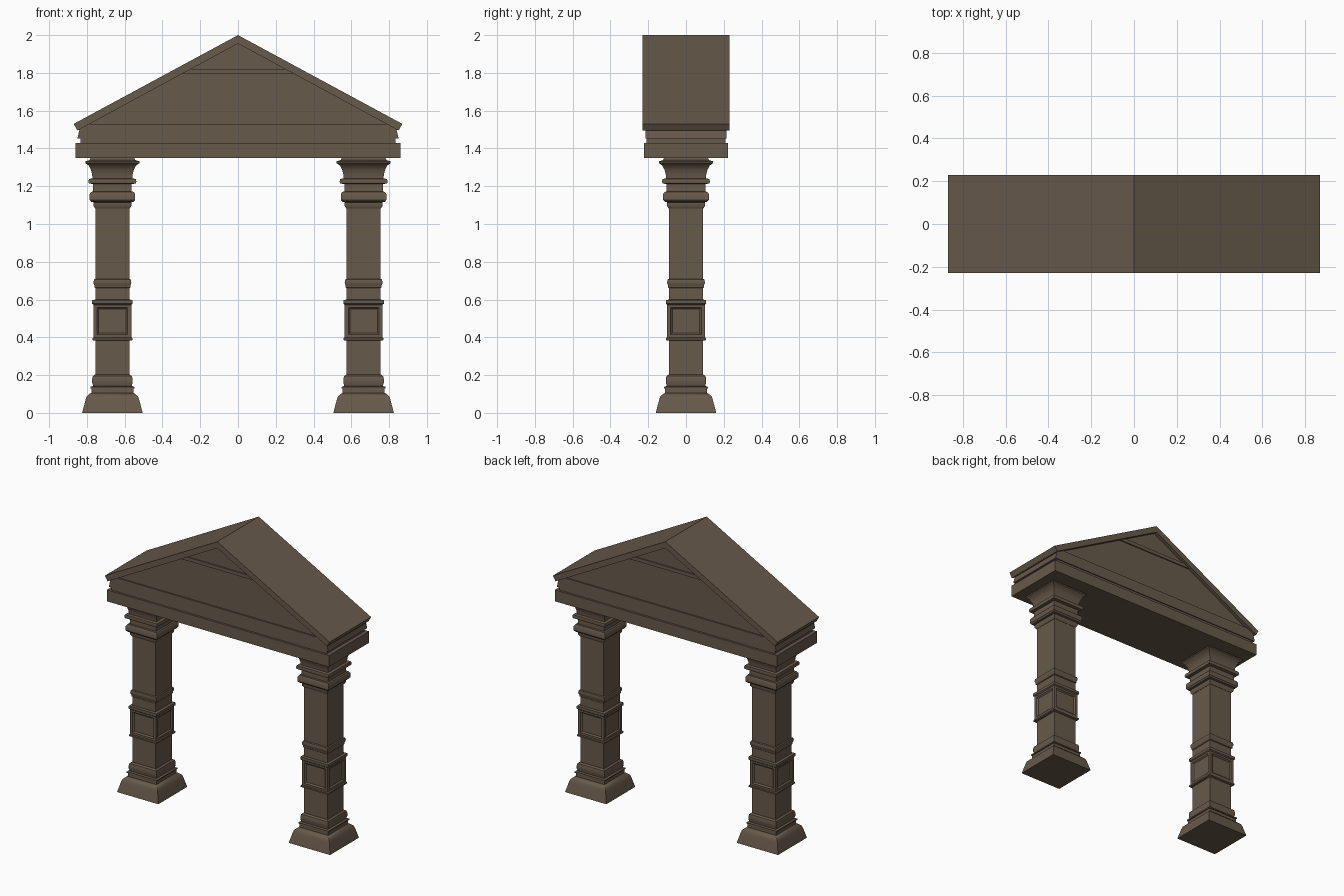
import bpy, bmesh, math

if "Cube" in bpy.data.objects:
    bpy.data.objects.remove(bpy.data.objects["Cube"])

stone = bpy.data.materials.new("brown_stone")
stone.diffuse_color = (0.136, 0.1, 0.07, 1)
stone.use_nodes = True
stone.node_tree.nodes["Principled BSDF"].inputs["Base Color"].default_value = stone.diffuse_color


def finish(name, bm, smooth=False):
    bmesh.ops.recalc_face_normals(bm, faces=bm.faces)
    me = bpy.data.meshes.new(name)
    bm.to_mesh(me)
    bm.free()
    me.materials.append(stone)
    ob = bpy.data.objects.new(name, me)
    bpy.context.collection.objects.link(ob)
    if smooth:
        bpy.ops.object.select_all(action='DESELECT')
        ob.select_set(True)
        bpy.context.view_layer.objects.active = ob
        bpy.ops.object.shade_smooth_by_angle(angle=math.radians(35))
    return ob


def square_loft(name, cx, profile):
    """Stack square rings given as (half width, height)."""
    bm = bmesh.new()
    rings = [[bm.verts.new((cx + sx * w, sy * w, z))
              for sx, sy in ((-1, -1), (1, -1), (1, 1), (-1, 1))]
             for w, z in profile]
    for a, b in zip(rings, rings[1:]):
        for i in range(4):
            j = (i + 1) % 4
            bm.faces.new((a[i], a[j], b[j], b[i]))
    bm.faces.new(rings[0][::-1])
    bm.faces.new(rings[-1])
    return finish(name, bm, True)


def prism(name, outline, hy):
    """Extrude an x-z outline through the depth."""
    bm = bmesh.new()
    f = bm.faces.new([bm.verts.new((x, -hy, z)) for x, z in outline])
    ext = bmesh.ops.extrude_face_region(bm, geom=[f])
    bmesh.ops.translate(bm, vec=(0, 2 * hy, 0),
                        verts=[v for v in ext["geom"] if isinstance(v, bmesh.types.BMVert)])
    return finish(name, bm)


def band(name, w0, w1, z0, z1, hy):
    return prism(name, [(-w0, z0), (w0, z0), (w1, z1), (-w1, z1)], hy)


def panel_block(name, cx):
    """Block with a sunken square panel on each of its four sides."""
    w, z0, z1 = 0.1, 0.395, 0.578
    bm = bmesh.new()
    bmesh.ops.create_cube(bm, size=1)
    for v in bm.verts:
        v.co = (cx + v.co.x * 2 * w, v.co.y * 2 * w, z0 + (v.co.z + 0.5) * (z1 - z0))
    bm.normal_update()
    sides = [f for f in bm.faces if abs(f.normal.z) < 0.5]
    bmesh.ops.inset_individual(bm, faces=sides, thickness=0.027)
    bmesh.ops.inset_individual(bm, faces=sides, thickness=0.012, depth=-0.009)
    return finish(name, bm)


base = [(.16, 0), (.142, .07), (.136, .087), (.118, .103), (.111, .105), (.111, .128),
        (.116, .13), (.116, .138), (.103, .142), (.103, .148), (.107, .158), (.107, .18),
        (.103, .195), (.092, .203)]
capital = [(.092, 1.083), (.1, 1.095), (.1, 1.115), (.113, 1.118), (.121, 1.128),
           (.121, 1.158), (.113, 1.17), (.102, 1.172), (.102, 1.212), (.124, 1.214),
           (.127, 1.225), (.124, 1.238), (.106, 1.242), (.107, 1.262), (.114, 1.288),
           (.126, 1.31), (.143, 1.322), (.143, 1.332), (.122, 1.338), (.116, 1.35)]
ring = [(.09, .66), (.095, .664), (.095, .676), (.099, .682), (.1, .692), (.097, .706), (.09, .71)]

# two columns
for side, cx in (("left", -0.665), ("right", 0.665)):
    square_loft(side + "_column_base", cx, base)
    square_loft(side + "_shaft", cx, [(.09, .2), (.09, 1.09)])
    panel_block(side + "_panel_block", cx)
    square_loft(side + "_panel_sill", cx, [(.1, .383), (.106, .386), (.106, .396), (.1, .4)])
    square_loft(side + "_panel_cap", cx, [(.1, .572), (.107, .578), (.107, .597), (.09, .6)])
    square_loft(side + "_shaft_ring", cx, ring)
    square_loft(side + "_capital", cx, capital)

# beam and stepped mouldings above it
band("beam", .86, .86, 1.35, 1.43, .222)
band("frieze", .835, .835, 1.43, 1.452, .208)
band("cornice", .85, .84, 1.452, 1.497, .215)


def rake(z):
    """Half width of the roof underside at height z."""
    return (1.957 - z) / 0.54


# gable wall with its two horizontal ledges
band("gable_foot", rake(1.497), rake(1.53), 1.497, 1.53, .215)
prism("gable_wall", [(-rake(1.5), 1.5), (rake(1.5), 1.5), (0, 1.957)], .205)
band("gable_upper_ledge", rake(1.795), rake(1.82), 1.795, 1.82, .213)

# pitched roof
prism("roof", [(0, 2), (-.87, 1.53), (-.85, 1.495), (0, 1.955), (.85, 1.495), (.87, 1.53)], .23)
